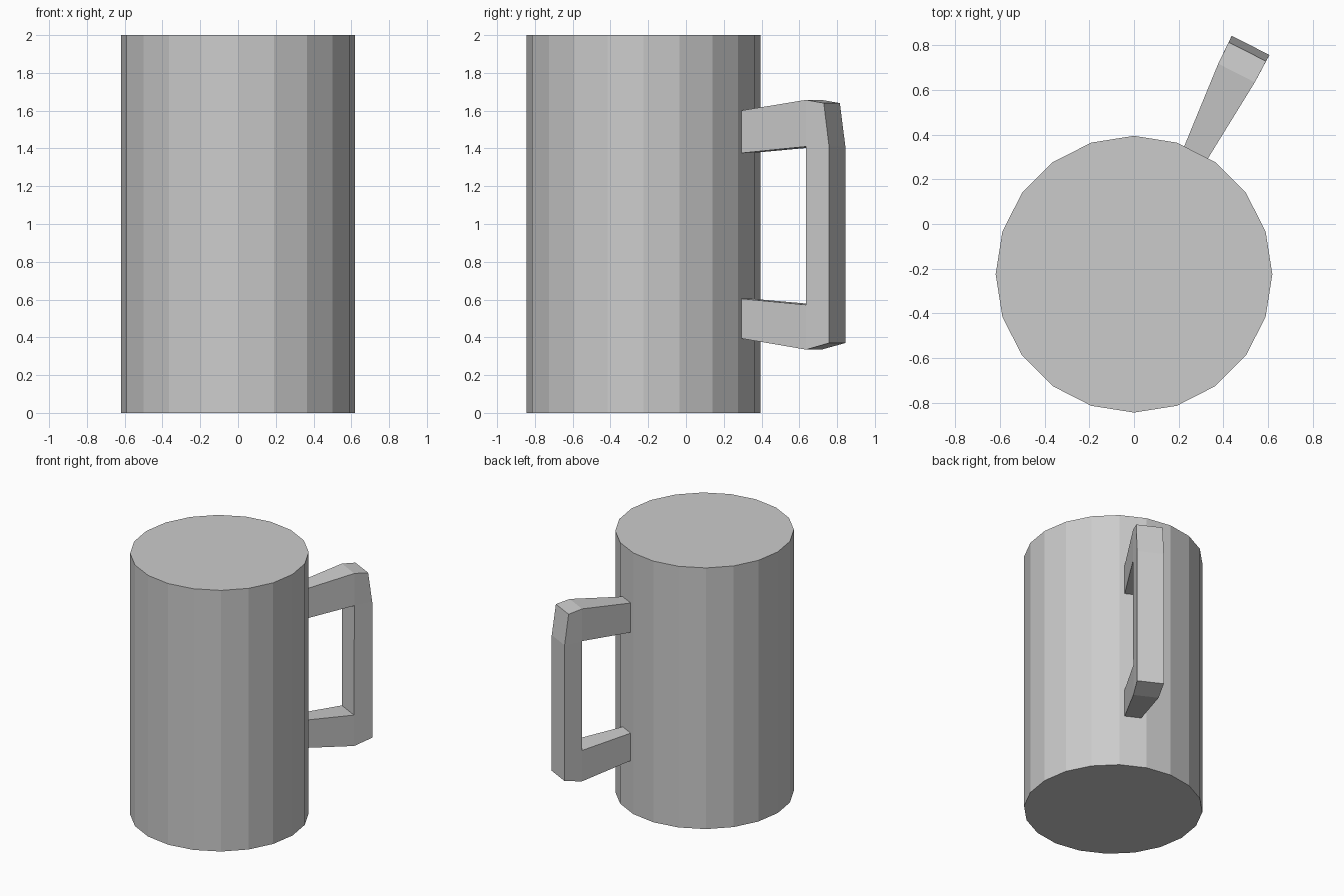
import bpy, bmesh, math
from mathutils import Vector

if "Cube" in bpy.data.objects:
    bpy.data.objects.remove(bpy.data.objects["Cube"])

CENTRE = Vector((0, -0.225, 0))
A = math.radians(63)
OUT = Vector((math.cos(A), math.sin(A), 0))      # direction the handle points
SIDE = Vector((math.sin(A), -math.cos(A), 0))    # across the handle

# Solid mug body, 20 flat sides
bpy.ops.mesh.primitive_cylinder_add(vertices=20, radius=0.62, depth=2,
                                    location=CENTRE + Vector((0, 0, 1)))
bpy.context.object.name = "mug_body"

# Handle profile: distance from mug axis, height, half width
profile = [
    (0.605, 1.600, 0.059), (1.012, 1.657, 0.092), (1.119, 1.640, 0.094),
    (1.151, 1.410, 0.095), (1.151, 0.370, 0.095), (1.012, 0.335, 0.090),
    (0.605, 0.395, 0.059), (0.605, 0.605, 0.059), (1.010, 0.572, 0.090),
    (1.012, 1.410, 0.092), (0.605, 1.375, 0.059),
]
side_faces = [(0, 1, 9, 10), (1, 2, 3, 9), (9, 3, 4, 8), (8, 4, 5), (8, 5, 6, 7)]

bm = bmesh.new()
sides = [[bm.verts.new(CENTRE + OUT * r + SIDE * (s * w) + Vector((0, 0, z)))
          for r, z, w in profile] for s in (-1, 1)]
for verts in sides:
    for f in side_faces:
        bm.faces.new([verts[i] for i in f])
n = len(profile)
for i in range(n):
    j = (i + 1) % n
    bm.faces.new((sides[0][i], sides[0][j], sides[1][j], sides[1][i]))
bmesh.ops.recalc_face_normals(bm, faces=bm.faces)
mesh = bpy.data.meshes.new("handle")
bm.to_mesh(mesh)
bm.free()
bpy.context.collection.objects.link(bpy.data.objects.new("handle", mesh))
